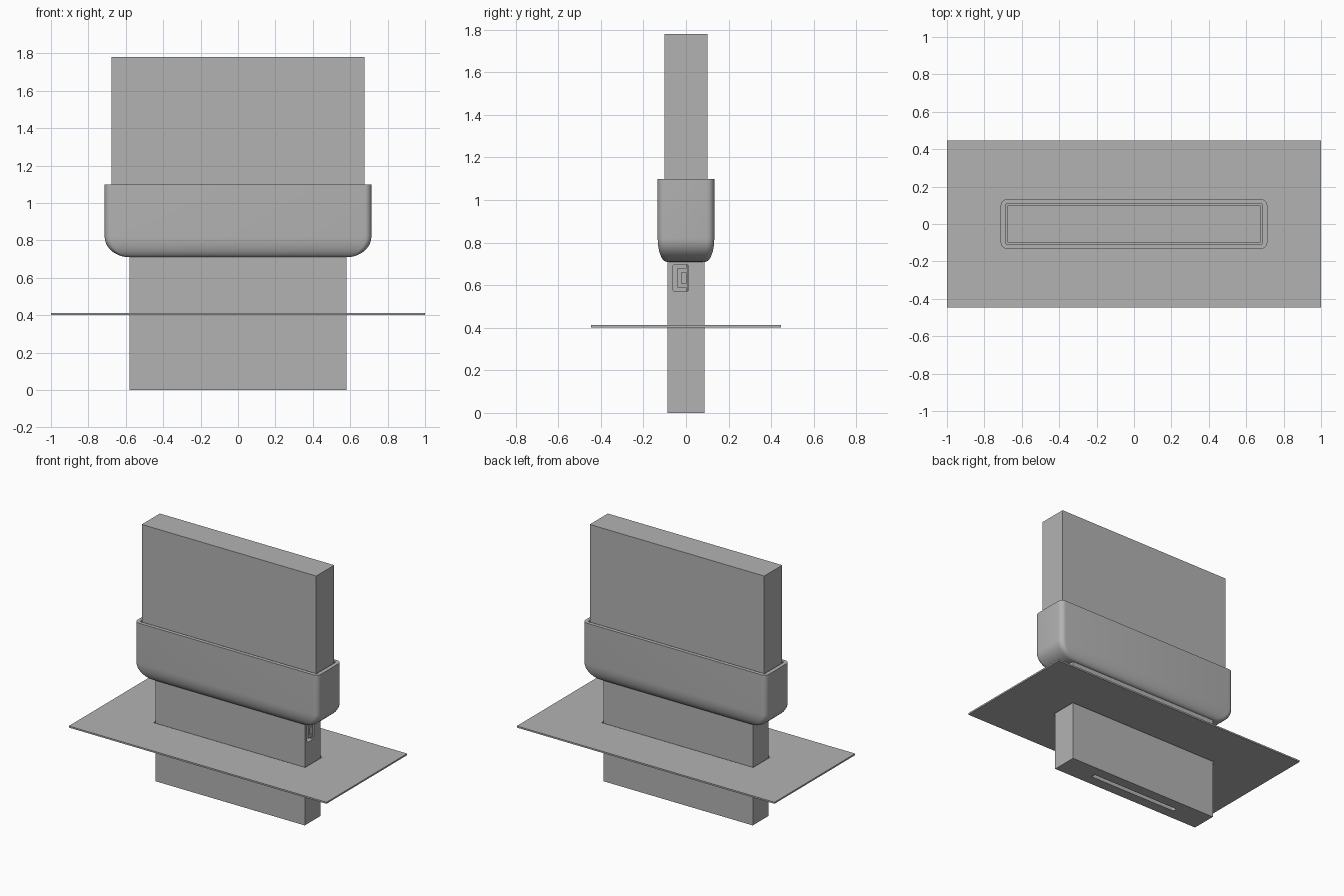
import bpy, math
from mathutils import Matrix

cube = bpy.data.objects.get("Cube")
if cube:
    bpy.data.objects.remove(cube, do_unlink=True)

grey = bpy.data.materials.new("plain grey")
grey.use_nodes = True
colour = (0.45, 0.45, 0.45, 1)
grey.diffuse_color = colour
grey.node_tree.nodes["Principled BSDF"].inputs["Base Color"].default_value = colour


def ring(hx, hy, r, z, steps=6):
    """Rounded rectangle outline; a radius of zero gives four corners."""
    if r == 0:
        return [(hx, hy, z), (-hx, hy, z), (-hx, -hy, z), (hx, -hy, z)]
    points = []
    for i, (sx, sy) in enumerate([(1, 1), (-1, 1), (-1, -1), (1, -1)]):
        for k in range(steps + 1):
            a = math.pi / 2 * (i + k / steps)
            points.append((sx * (hx - r) + r * math.cos(a),
                           sy * (hy - r) + r * math.sin(a), z))
    return points


def loft(name, sections, matrix=None):
    """Skin a stack of outlines and cap both ends."""
    rings = [ring(*s) for s in sections]
    n = len(rings[0])
    faces = [tuple(reversed(range(n))),
             tuple((len(rings) - 1) * n + j for j in range(n))]
    for i in range(len(rings) - 1):
        for j in range(n):
            a, b = i * n + j, i * n + (j + 1) % n
            faces.append((a, b, b + n, a + n))
    mesh = bpy.data.meshes.new(name)
    mesh.from_pydata([p for r in rings for p in r], [], faces)
    if matrix:
        mesh.transform(matrix)
    mesh.materials.append(grey)
    obj = bpy.data.objects.new(name, mesh)
    bpy.context.collection.objects.link(obj)
    return obj


def box(name, x0, x1, y0, y1, z0, z1):
    mid = Matrix.Translation(((x0 + x1) / 2, (y0 + y1) / 2, 0))
    hx, hy = (x1 - x0) / 2, (y1 - y0) / 2
    return loft(name, [(hx, hy, 0, z0), (hx, hy, 0, z1)], mid)


def activate(obj):
    bpy.ops.object.select_all(action='DESELECT')
    obj.select_set(True)
    bpy.context.view_layer.objects.active = obj


def cut(obj, cutter):
    mod = obj.modifiers.new("cut", 'BOOLEAN')
    mod.operation = 'DIFFERENCE'
    mod.solver = 'EXACT'
    mod.object = cutter
    activate(obj)
    bpy.ops.object.modifier_apply(modifier=mod.name)
    bpy.data.objects.remove(cutter, do_unlink=True)


LX, LY = 0.58, 0.088     # lower body half sizes
UX, UY = 0.677, 0.1      # upper block half sizes
GAP = 0.008

# Upper block, seated in the collar
box("upper_block", -UX, UX, -UY, UY, 0.85, 1.78)

# Collar: curved underside, straight wall, thin rim and hollow socket
sections = []
for k in range(11):
    a = math.pi / 2 * k / 10
    sections.append((LX + 0.133 * math.sin(a), 0.09 + 0.043 * math.sin(a),
                     0.02 + 0.015 * math.sin(a), 0.82 - 0.11 * math.cos(a)))
sections += [(0.713, 0.133, 0.035, 1.1),
             (UX + GAP, UY + GAP, 0.004, 1.1),
             (UX + GAP, UY + GAP, 0.004, 0.85)]
collar = loft("collar", sections)
activate(collar)
bpy.ops.object.shade_smooth_by_angle(angle=math.radians(35))

# Lower body with a long slot underneath and a port in one end
body = box("lower_body", -LX, LX, -LY, LY, 0, 0.715)
cut(body, loft("slot_cutter", [(0.34, 0.016, 0.01, -0.05), (0.34, 0.016, 0.01, 0.08)]))
PORT_Y, PORT_Z = -0.025, 0.634
side = Matrix.Translation((LX, PORT_Y, PORT_Z)) @ Matrix.Rotation(math.pi / 2, 4, 'Y')
cut(body, loft("port_cutter", [(0.064, 0.037, 0.012, -0.06),
                               (0.064, 0.037, 0.012, 0.05)], side))

# Port insert: a bracket with two arms beside a thin contact strip
X0, X1 = LX - 0.062, LX - 0.006
box("port_spine", X0, X1, -0.04, -0.02, 0.588, 0.68)
for name, z in (("port_lower_arm", 0.588), ("port_upper_arm", 0.66)):
    box(name, X0, X1, -0.02, 0.0, z, z + 0.02)
box("port_strip", X0, X1, 0.0, 0.006, 0.572, 0.696)

# Thin panel with a clearance opening around the body
panel = box("panel", -1, 1, -0.447, 0.447, 0.401, 0.412)
cut(panel, box("opening_cutter", -LX - GAP, LX + GAP, -LY - GAP, LY + GAP, 0.3, 0.5))
